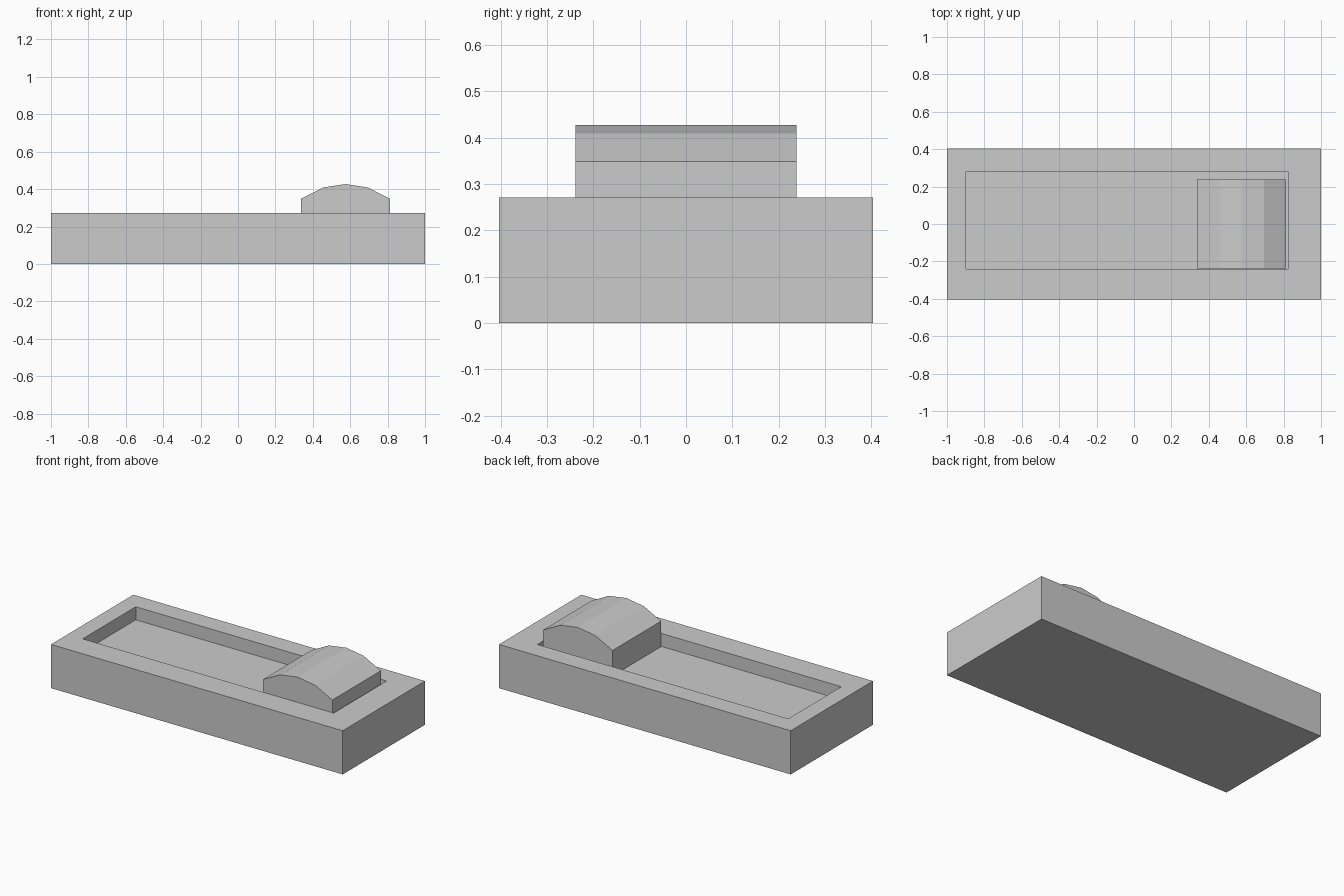
import bpy, bmesh

if "Cube" in bpy.data.objects:
    bpy.data.objects.remove(bpy.data.objects["Cube"])


def finish(name, bm):
    bmesh.ops.recalc_face_normals(bm, faces=bm.faces)
    mesh = bpy.data.meshes.new(name)
    bm.to_mesh(mesh)
    bm.free()
    obj = bpy.data.objects.new(name, mesh)
    bpy.context.collection.objects.link(obj)
    return obj


def rect(bm, x0, x1, y0, y1, z):
    return [bm.verts.new((x, y, z)) for x, y in ((x0, y0), (x1, y0), (x1, y1), (x0, y1))]


# Tray: stacked rectangles skinned from underside, over the rim, to the recessed floor
outer = (-1.0, 1.0, -0.403, 0.403)
inner = (-0.897, 0.823, -0.24, 0.28)
bm = bmesh.new()
rings = [rect(bm, *outer, 0), rect(bm, *outer, 0.271),
         rect(bm, *inner, 0.271), rect(bm, *inner, 0.19)]
for a, b in zip(rings, rings[1:]):
    for i in range(4):
        j = (i + 1) % 4
        bm.faces.new((a[i], a[j], b[j], b[i]))
bm.faces.new(rings[0][::-1])
bm.faces.new(rings[-1])
finish("tray", bm)

# Arched block: faceted profile extruded along y, resting on the tray floor
profile = [(-0.238, 0.19), (0.238, 0.19), (0.238, 0.348), (0.119, 0.409),
           (0, 0.427), (-0.119, 0.409), (-0.238, 0.348)]
bm = bmesh.new()
face = bm.faces.new([bm.verts.new((0.575 + x, -0.238, z)) for x, z in profile])
ext = bmesh.ops.extrude_face_region(bm, geom=[face], use_keep_orig=True)
moved = [g for g in ext["geom"] if isinstance(g, bmesh.types.BMVert)]
bmesh.ops.translate(bm, verts=moved, vec=(0, 0.476, 0))
finish("arched_block", bm)
